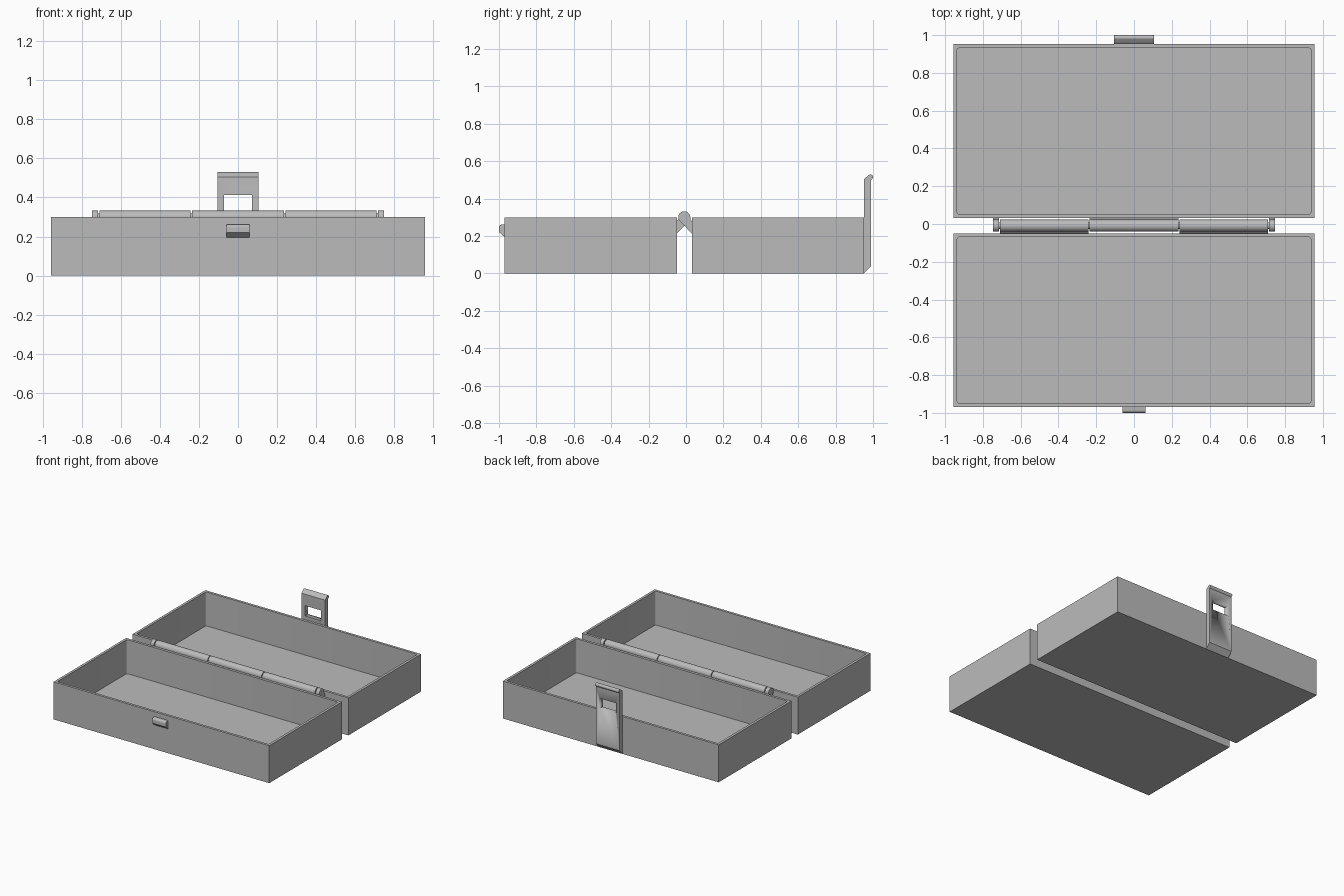
import bpy, bmesh, math

if "Cube" in bpy.data.objects:
    bpy.data.objects.remove(bpy.data.objects["Cube"], do_unlink=True)

grey = bpy.data.materials.new("plain_grey")
grey.use_nodes = True
COLOUR = (0.5, 0.5, 0.5, 1)
grey.diffuse_color = COLOUR
grey.node_tree.nodes["Principled BSDF"].inputs["Base Color"].default_value = COLOUR

W, H, WALL = 0.956, 0.30, 0.028      # half width, tray height, wall thickness
DEPTH = 0.921
AXIS_Y, AXIS_Z, R = -0.009, 0.30, 0.032
GAP = 0.04                            # hinge axis to each tray


def finish(name, bm, smooth=True):
    bmesh.ops.recalc_face_normals(bm, faces=bm.faces)
    mesh = bpy.data.meshes.new(name)
    bm.to_mesh(mesh)
    bm.free()
    mesh.materials.append(grey)
    obj = bpy.data.objects.new(name, mesh)
    bpy.context.collection.objects.link(obj)
    if smooth:
        bpy.ops.object.select_all(action='DESELECT')
        obj.select_set(True)
        bpy.context.view_layer.objects.active = obj
        bpy.ops.object.shade_smooth_by_angle(angle=math.radians(30))
    return obj


def prism(name, profile, x0, x1):
    """Extrude a (y, z) profile along x."""
    bm = bmesh.new()
    face = bm.faces.new([bm.verts.new((x0, y, z)) for y, z in profile])
    ext = bmesh.ops.extrude_face_region(bm, geom=[face])["geom"]
    bmesh.ops.translate(bm, vec=(x1 - x0, 0, 0),
                        verts=[v for v in ext if isinstance(v, bmesh.types.BMVert)])
    return finish(name, bm)


def arc(cy, cz, r, a0, a1, n):
    angles = [math.radians(a0 + (a1 - a0) * i / n) for i in range(n + 1)]
    return [(cy + r * math.cos(a), cz + r * math.sin(a)) for a in angles]


def tray(name, side):
    """Open box with a slightly rounded cavity."""
    bm = bmesh.new()
    bmesh.ops.create_cube(bm, size=1)
    for v in bm.verts:
        v.co.x *= 2 * W
        v.co.y = v.co.y * DEPTH + AXIS_Y + side * (GAP + DEPTH / 2)
        v.co.z = (v.co.z + 0.5) * H
    top = max(bm.faces, key=lambda f: f.calc_center_median().z)
    bmesh.ops.inset_region(bm, faces=[top], thickness=WALL)
    floor = bmesh.ops.extrude_discrete_faces(bm, faces=[top])["faces"][0]
    bmesh.ops.translate(bm, verts=floor.verts, vec=(0, 0, WALL - H))
    corners = [e for v in floor.verts for e in v.link_edges if e not in floor.edges[:]]
    bmesh.ops.bevel(bm, geom=corners, offset=0.012, segments=4,
                    profile=0.5, affect='EDGES')
    return finish(name, bm)


tray("front_tray", -1)
tray("back_tray", 1)


# Hinge knuckles, each with a sloping arm into its own tray
def knuckle(name, side, x0, x1):
    local = [(GAP + 0.002, -0.088)] + arc(0, 0, R, 225, 0, 20)
    local += [(R, -0.012), (GAP + 0.002, -0.022)]
    prism(name, [(AXIS_Y + side * y, AXIS_Z + z) for y, z in local], x0, x1)


knuckle("hinge_centre", 1, -0.236, 0.236)
for s, word in ((-1, "right"), (1, "left")):
    knuckle("hinge_inner_" + word, -1, s * 0.242, s * 0.709)
    knuckle("hinge_end_" + word, 1, s * 0.716, s * 0.747)
prism("hinge_pin", arc(AXIS_Y, AXIS_Z, 0.018, 0, 345, 23), -0.74, 0.74)

# Latch plate with a rounded lip and a window for the catch
BACK = AXIS_Y + GAP + DEPTH
latch = prism("latch_plate",
              [(BACK, 0), (BACK + 0.038, 0.04), (BACK + 0.038, 0.5)]
              + arc(BACK + 0.034, 0.515, 0.014, -30, 125, 8)
              + [(BACK, 0.504)], -0.105, 0.105)
cutter = prism("window_cutter", [(0.9, 0.33), (1.1, 0.33), (1.1, 0.412), (0.9, 0.412)],
               -0.071, 0.071)
cutter.hide_render = True
cut = latch.modifiers.new("window", 'BOOLEAN')
cut.object = cutter
cut.operation = 'DIFFERENCE'
cut.solver = 'EXACT'
bpy.ops.object.select_all(action='DESELECT')
bpy.context.view_layer.objects.active = latch
latch.select_set(True)
bpy.ops.object.modifier_apply(modifier=cut.name)
bpy.data.objects.remove(cutter, do_unlink=True)

# Catch on the front wall
FRONT = AXIS_Y - GAP - DEPTH
prism("latch_catch",
      [(FRONT, 0.195), (FRONT - 0.029, 0.22)]
      + arc(FRONT - 0.015, 0.246, 0.015, 180, 90, 6)
      + [(FRONT, 0.262)], -0.06, 0.06)
